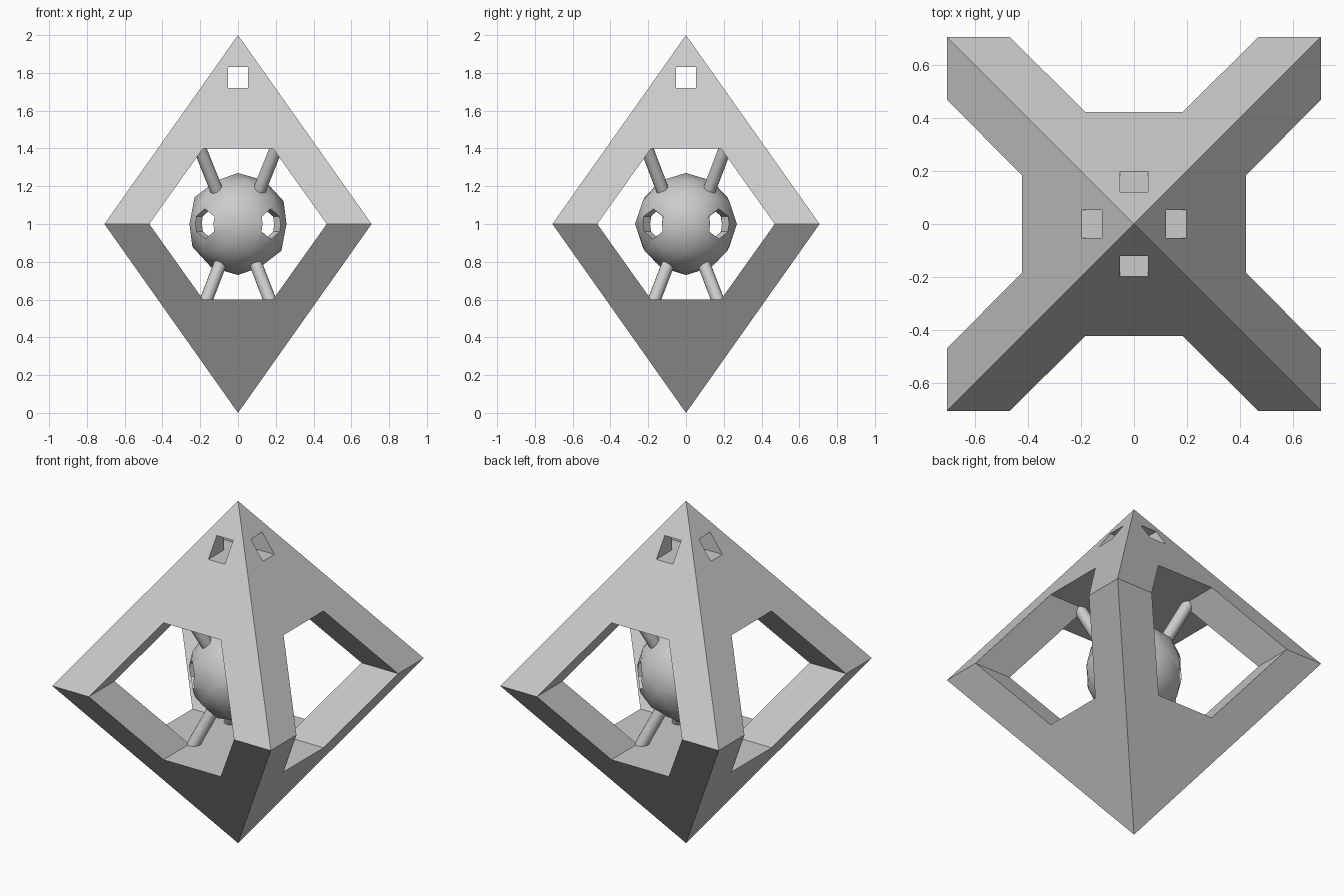
import bpy, bmesh, math
from mathutils import Vector, Matrix

if "Cube" in bpy.data.objects:
    bpy.data.objects.remove(bpy.data.objects["Cube"])


def new_object(name, bm):
    bmesh.ops.recalc_face_normals(bm, faces=bm.faces)
    mesh = bpy.data.meshes.new(name)
    bm.to_mesh(mesh)
    bm.free()
    obj = bpy.data.objects.new(name, mesh)
    bpy.context.collection.objects.link(obj)
    return obj


def prism(name, profile, angle):
    """Long prism along y with an (x, z) profile, turned about z."""
    bm = bmesh.new()
    face = bm.faces.new([bm.verts.new((x, -2, z)) for x, z in profile])
    ext = bmesh.ops.extrude_face_region(bm, geom=[face])["geom"]
    verts = [v for v in ext if isinstance(v, bmesh.types.BMVert)]
    bmesh.ops.translate(bm, verts=verts, vec=(0, 4, 0))
    bmesh.ops.rotate(bm, verts=bm.verts, cent=(0, 0, 0),
                     matrix=Matrix.Rotation(angle, 3, 'Z'))
    return new_object(name, bm)


def ball(name, radius):
    bm = bmesh.new()
    bmesh.ops.create_icosphere(bm, subdivisions=2, radius=radius,
                               matrix=Matrix.Translation((0, 0, 1)))
    return new_object(name, bm)


def cut(obj, cutter):
    cutter.hide_render = True
    mod = obj.modifiers.new("cut", 'BOOLEAN')
    mod.operation = 'DIFFERENCE'
    mod.solver = 'EXACT'
    mod.object = cutter
    bpy.context.view_layer.objects.active = obj
    bpy.ops.object.modifier_apply(modifier=mod.name)
    bpy.data.objects.remove(cutter)


def smooth(obj, angle):
    bpy.ops.object.select_all(action='DESELECT')
    obj.select_set(True)
    bpy.context.view_layer.objects.active = obj
    bpy.ops.object.shade_smooth_by_angle(angle=math.radians(angle))


# Octahedral frame
H = math.sqrt(0.5)
bm = bmesh.new()
ring = [bm.verts.new((x, y, 1)) for x, y in ((-H, -H), (H, -H), (H, H), (-H, H))]
for z in (0, 2):
    tip = bm.verts.new((0, 0, z))
    for i in range(4):
        bm.faces.new((ring[i], ring[(i + 1) % 4], tip))
frame = new_object("octahedral_frame", bm)

# Six-sided windows and small square holes, through both directions
window = [(-0.47, 1), (-0.185, 1.4), (0.185, 1.4), (0.47, 1), (0.185, 0.6), (-0.185, 0.6)]
square = [(-0.053, 1.72), (0.053, 1.72), (0.053, 1.83), (-0.053, 1.83)]
for angle in (0, math.pi / 2):
    cut(frame, prism("window_cutter", window, angle))
    cut(frame, prism("square_cutter", square, angle))

# Hollow ball with six-sided holes on the diagonals
core = ball("hollow_ball", 0.27)
cut(core, ball("ball_inside", 0.22))
hexagon = [(0.08 * math.sin(i * math.pi / 3), 1 + 0.08 * math.cos(i * math.pi / 3))
           for i in range(6)]
for angle in (math.pi / 4, -math.pi / 4):
    cut(core, prism("ball_hole_cutter", hexagon, angle))
smooth(core, 40)

# Eight rods joining ball and frame
for sx in (-1, 1):
    for sy in (-1, 1):
        for sz in (-1, 1):
            if sz > 0:
                a, b = Vector((0.11, 0.12, 0.17)), Vector((0.21, 0.215, 0.42))
            else:
                a, b = Vector((0.09, 0.09, -0.2)), Vector((0.175, 0.175, -0.42))
            s = Vector((sx, sy, 1))
            a, b = a * s, b * s
            d = b - a
            bm = bmesh.new()
            bmesh.ops.create_cone(
                bm, cap_ends=True, segments=16, radius1=0.034, radius2=0.034, depth=d.length,
                matrix=Matrix.Translation((a + b) / 2 + Vector((0, 0, 1)))
                @ d.to_track_quat('Z', 'Y').to_matrix().to_4x4())
            rod = new_object("support_rod", bm)
            smooth(rod, 40)
